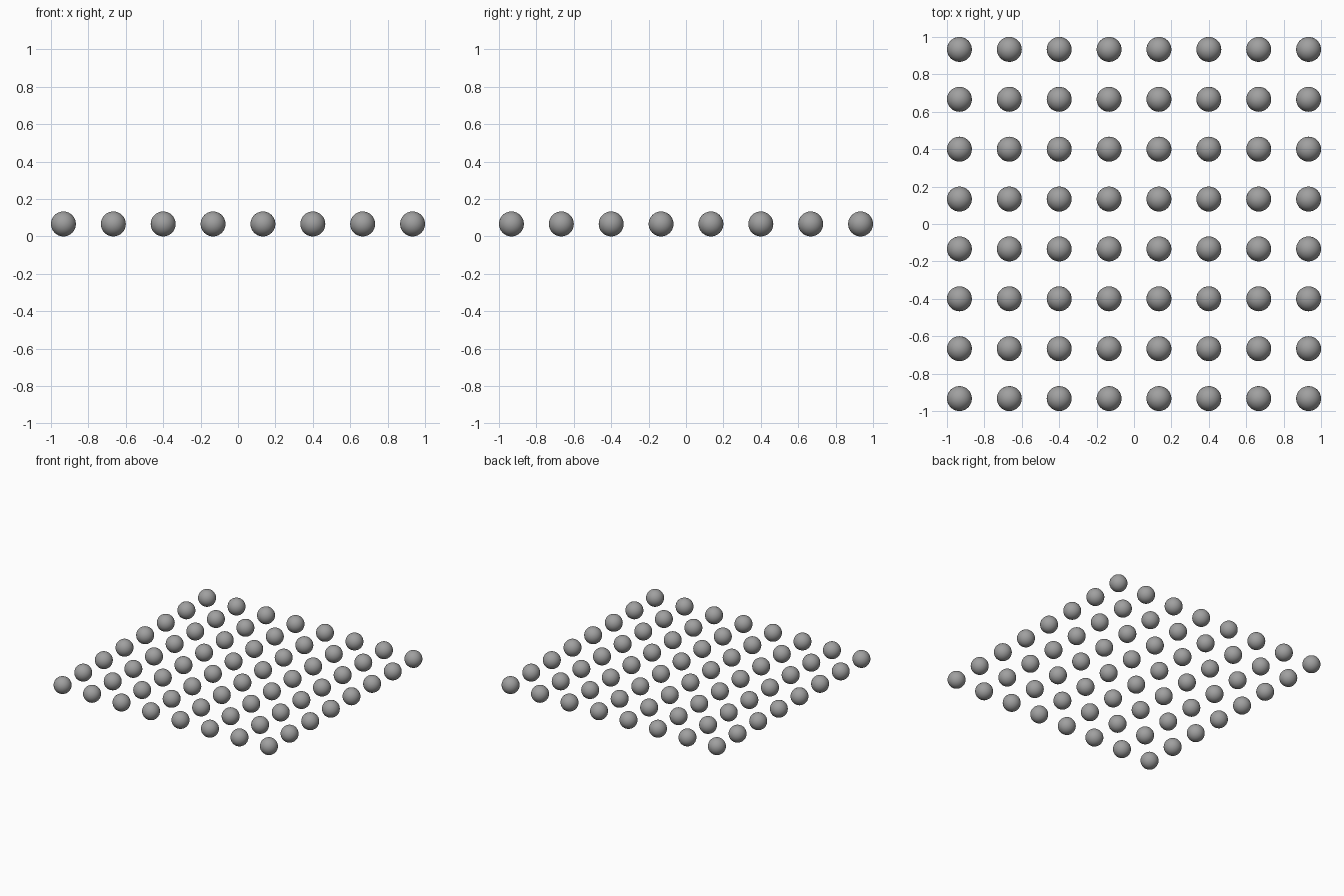
import bpy

if "Cube" in bpy.data.objects:
    bpy.data.objects.remove(bpy.data.objects["Cube"])

COUNT = 8
RADIUS = 1 / 15
SPACING = 4 * RADIUS

# Dark grey finish
grey = bpy.data.materials.new("dark_grey")
grey.diffuse_color = (0.35, 0.35, 0.35, 1)
grey.use_nodes = True
grey.node_tree.nodes["Principled BSDF"].inputs["Base Color"].default_value = grey.diffuse_color

# One smooth ball whose mesh is shared by the whole grid
bpy.ops.mesh.primitive_uv_sphere_add(segments=32, ring_count=16, radius=RADIUS)
first = bpy.context.object
bpy.ops.object.shade_smooth()
ball_mesh = first.data
ball_mesh.name = "ball"
ball_mesh.materials.append(grey)
bpy.data.objects.remove(first)

# Square grid of balls resting on the ground
for row in range(COUNT):
    for col in range(COUNT):
        ball = bpy.data.objects.new(f"ball_row{row + 1}_column{col + 1}", ball_mesh)
        ball.location = ((col - (COUNT - 1) / 2) * SPACING,
                         (row - (COUNT - 1) / 2) * SPACING,
                         RADIUS)
        bpy.context.collection.objects.link(ball)
